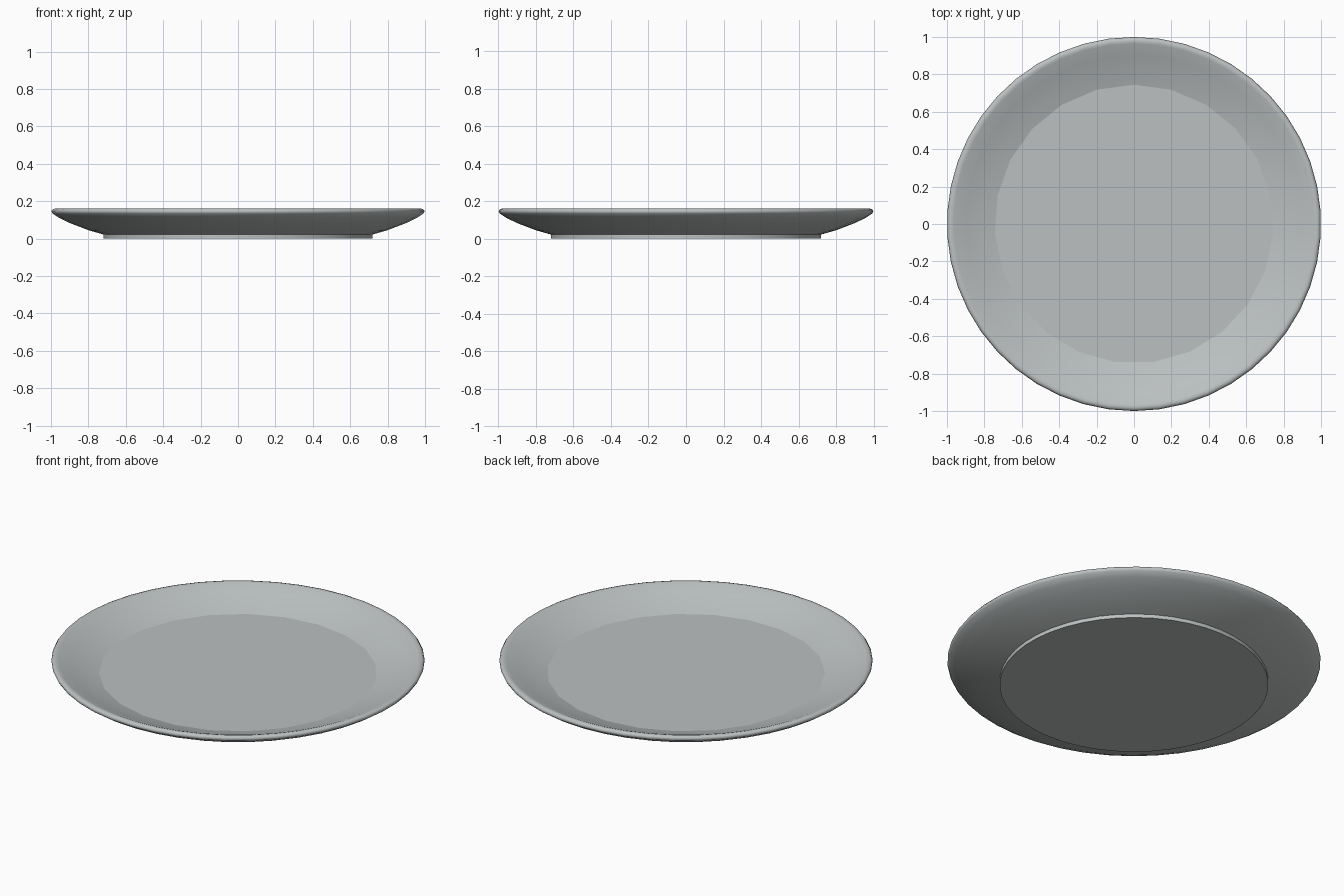
import bpy, bmesh, math

if "Cube" in bpy.data.objects:
    bpy.data.objects.remove(bpy.data.objects["Cube"])

FLOOR_SIDES = 23
SEGS = FLOOR_SIDES * 2

glaze = bpy.data.materials.new("grey_glaze")
glaze.diffuse_color = (0.50, 0.53, 0.53, 1)
glaze.use_nodes = True
glaze.node_tree.nodes["Principled BSDF"].inputs["Base Color"].default_value = glaze.diffuse_color

bm = bmesh.new()


def ring(radius, z, faceted=False):
    """Circle of vertices; faceted puts every other one on a 23-sided outline."""
    verts = []
    for i in range(SEGS):
        a = math.pi / 2 + math.tau * i / SEGS
        r = radius * math.cos(math.pi / FLOOR_SIDES) if faceted and i % 2 else radius
        verts.append(bm.verts.new((r * math.cos(a), r * math.sin(a), z)))
    return verts


# Section from the foot, up the underside, over the rim and down to the floor
profile = [(0.72, 0), (0.72, 0.022), (0.80, 0.045), (0.90, 0.083), (0.96, 0.112),
           (0.993, 0.134), (1.0, 0.147), (0.993, 0.157), (0.98, 0.161),
           (0.965, 0.157), (0.90, 0.130), (0.82, 0.099)]
rings = [ring(r, z) for r, z in profile]
rings.append(ring(0.745, 0.075, faceted=True))

for low, high in zip(rings, rings[1:]):
    for i in range(SEGS):
        j = (i + 1) % SEGS
        bm.faces.new((low[i], low[j], high[j], high[i]))

# Flat underside and eating surface
bm.faces.new(rings[0][::-1])
bm.faces.new(rings[-1])
bm.normal_update()

# Smooth everywhere except around the foot and the floor
for f in bm.faces:
    f.smooth = True
hard = [set(rings[k]) for k in (0, 1, -1)]
for e in bm.edges:
    if any(e.verts[0] in h and e.verts[1] in h for h in hard):
        e.smooth = False

mesh = bpy.data.meshes.new("plate")
bm.to_mesh(mesh)
bm.free()
mesh.materials.append(glaze)
plate = bpy.data.objects.new("plate", mesh)
bpy.context.collection.objects.link(plate)
